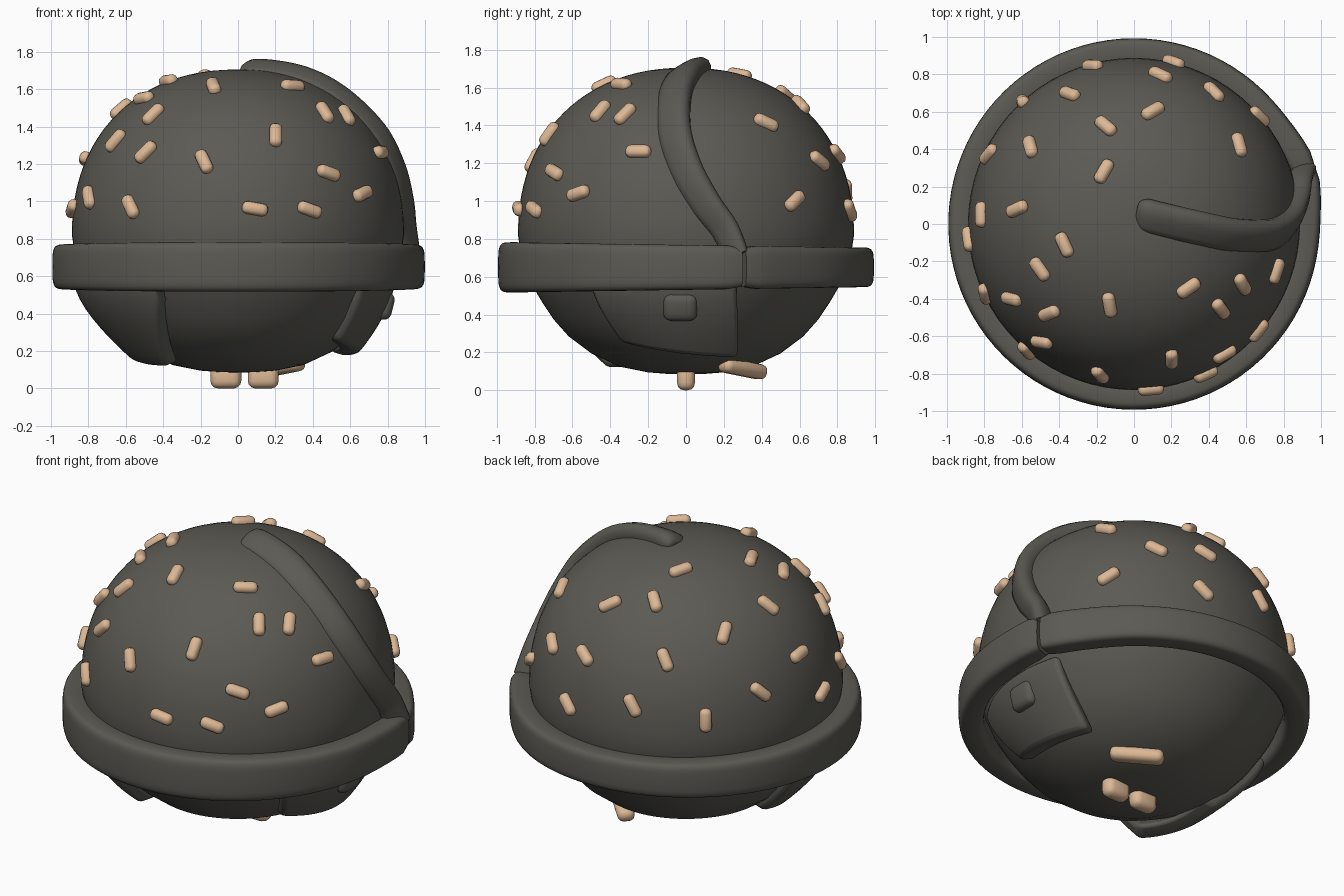
import bpy, bmesh, math
from mathutils import Vector, Matrix

cube = bpy.data.objects.get("Cube")
if cube:
    bpy.data.objects.remove(cube, do_unlink=True)


def material(name, rgb):
    m = bpy.data.materials.new(name)
    m.use_nodes = True
    m.diffuse_color = (*rgb, 1)
    m.node_tree.nodes["Principled BSDF"].inputs["Base Color"].default_value = (*rgb, 1)
    return m


DARK = material("dark olive grey", (0.105, 0.102, 0.087))
TAN = material("pale tan", (0.72, 0.48, 0.30))


def add_object(name, mesh, mat):
    if not mesh.materials:
        mesh.materials.append(mat)
    ob = bpy.data.objects.new(name, mesh)
    bpy.context.collection.objects.link(ob)
    return ob


def smooth(ob, angle=40):
    bpy.ops.object.select_all(action='DESELECT')
    ob.select_set(True)
    bpy.context.view_layer.objects.active = ob
    bpy.ops.object.shade_smooth_by_angle(angle=math.radians(angle))


def finish(name, bm, mat):
    mesh = bpy.data.meshes.new(name)
    bmesh.ops.recalc_face_normals(bm, faces=bm.faces[:])
    bm.to_mesh(mesh)
    bm.free()
    return add_object(name, mesh, mat)


def loft(name, rings, mat, loop=False, ring_closed=True):
    """Skin a row of equal rings; open rows get end caps."""
    bm = bmesh.new()
    rows = [[bm.verts.new(p) for p in ring] for ring in rings]
    count = len(rows[0])
    for i in range(len(rows) - (not loop)):
        a, b = rows[i], rows[(i + 1) % len(rows)]
        for j in range(count - (not ring_closed)):
            k = (j + 1) % count
            bm.faces.new((a[j], a[k], b[k], b[j]))
    if not loop:
        bm.faces.new(rows[0])
        bm.faces.new(rows[-1])
    bmesh.ops.remove_doubles(bm, verts=bm.verts[:], dist=0.0005)
    return finish(name, bm, mat)


def polar(r, az, z):
    return Vector((r * math.cos(az), r * math.sin(az), z))


# Body: rounded dome above, flatter bowl below
R, MID, H, POWER = 0.888, 0.82, 0.885, 2.2
profile = [(0, .085), (.1, .087), (.2, .095), (.35, .125), (.5, .195), (.62, .285),
           (.7, .375), (.76, .465), (.81, .55), (.87, .7)]
for i in range(25):
    t = math.pi / 2 * i / 24
    profile.append((R * max(math.cos(t), 0) ** (2 / POWER),
                    MID + H * math.sin(t) ** (2 / POWER)))
rings = [[polar(r, math.tau * i / 72, z) for r, z in profile] for i in range(72)]
smooth(loft("round_body", rings, DARK, loop=True, ring_closed=False), 60)

# Band: rounded bar swept round the body, open at a seam
rings = []
START, END, STEPS = math.radians(18.3), math.radians(377.2), 90
for i in range(STEPS + 1):
    az = START + (END - START) * i / STEPS
    near = min(az - START, END - az)
    bulge = 0.03 * math.exp(-(near / 0.2) ** 2)
    half = 0.119 - 0.014 * math.sin(az)
    pinch = 0.9 if i in (0, STEPS) else 1
    ring = []
    for k in range(28):
        t = math.tau * k / 28
        c, s = math.cos(t), math.sin(t)
        r = 0.92 + bulge + 0.073 * pinch * math.copysign(abs(c) ** 0.45, c)
        ring.append(polar(r, az, 0.65 + half * pinch * math.copysign(abs(s) ** 0.45, s)))
    rings.append(ring)
smooth(loft("rim_band", rings, DARK), 50)


# Side flaps hanging under the band
def flap(name, top, bottom, top_r, low_z, low_r, rise):
    rings = []
    for i in range(15):
        u = i / 14
        outer, inner = [], []
        for j in range(9):
            v = j / 8
            ends = [math.radians(a + (b - a) * v ** 1.5) for a, b in zip(top, bottom)]
            az = ends[0] + (ends[1] - ends[0]) * u
            z = 0.58 + (low_z + rise * (1 - u) ** 2 - 0.58) * v
            r = top_r - (top_r - low_r) * v ** 1.6
            outer.append(polar(r, az, z))
            inner.append(polar(r - 0.11, az, z + 0.03 * v))
        rings.append(outer + inner[::-1])
    ob = loft(name, rings, DARK)
    bev = ob.modifiers.new("soft_edges", 'BEVEL')
    bev.width, bev.segments = 0.03, 3
    bev.limit_method, bev.angle_limit = 'ANGLE', math.radians(50)
    smooth(ob, 60)


flap("left_flap", (-38, 19), (-33, 26), 0.84, 0.17, 0.64, 0.08)
flap("right_flap", (171, 241), (174, 228), 0.88, 0.115, 0.57, 0.07)


# Rounded blocks
def block_mesh(name, size, bevel, mat):
    bm = bmesh.new()
    bmesh.ops.create_cube(bm, size=1, matrix=Matrix.Diagonal((*size, 1)))
    bmesh.ops.bevel(bm, geom=bm.edges[:], offset=bevel, segments=3,
                    profile=0.5, affect='EDGES')
    return finish(name, bm, mat)


button = block_mesh("left_button", (0.12, 0.18, 0.15), 0.04, DARK)
button.location = (0.77, -0.03, 0.445)
button.rotation_euler.y = math.radians(14)
smooth(button, 60)

# Strip from crown to seam: steep on its rear side, fading into the dome in front
path = [Vector(p) for p in (
    (.02, .09, 1.69), (.13, .06, 1.705), (.35, .01, 1.665), (.55, -.03, 1.56),
    (.74, -.03, 1.375), (.84, .03, 1.18), (.885, .13, 1.0), (.9, .23, .86),
    (.92, .29, .72))]
section = [(-.05, -.06), (-.06, -.02), (-.058, .02), (-.04, .048), (-.01, .058),
           (.03, .046), (.065, .025), (.095, .003), (.12, -.02), (.115, -.06)]


def along(t):
    """Smooth point on the path."""
    i = min(int(t), len(path) - 2)
    f = t - i
    p0, p1, p2 = path[max(i - 1, 0)], path[i], path[i + 1]
    p3 = path[min(i + 2, len(path) - 1)]
    return (p1 * 2 + (p2 - p0) * f + (p0 * 2 - p1 * 5 + p2 * 4 - p3) * f ** 2
            + (p1 * 3 - p0 - p2 * 3 + p3) * f ** 3) / 2


rings = []
for i in range(49):
    t = (len(path) - 1) * (i / 48) ** 1.2
    p = along(t)
    tangent = (along(t + 0.01) - along(t - 0.01)).normalized()
    up = p - Vector((0, 0, MID))
    up = (up - tangent * up.dot(tangent)).normalized()
    side = tangent.cross(up)
    size = min(1, 0.3 + math.sqrt(t) * 0.9)
    narrow = 1 - 0.35 * (i / 48) ** 4
    rings.append([p + (side * s * narrow + up * h) * size for s, h in section])
smooth(loft("crown_strip", rings, DARK), 60)

# Seeds on the dome: two coordinates seen along one axis, and a slant in degrees
seeds_up = [(-.34, .69, -20), (-.59, .65, -50), (-.55, .41, -75), (-.77, .37, 50),
            (-.15, .52, -40), (.1, .6, 30), (-.16, .28, 60), (-.62, .08, 25),
            (-.81, .05, 90), (-.37, -.11, -65), (-.5, -.24, -55), (-.13, -.43, -80),
            (.29, -.34, 35), (.14, .79, -25)]
seeds_front = [(.2, 1.35, 90), (-.18, 1.21, -65), (.09, .96, -10), (.38, .955, -20),
               (.48, 1.15, -20), (.66, 1.04, 25), (-.57, .97, -65), (-.79, 1.02, -80),
               (-.49, 1.26, 45), (-.65, 1.32, 50), (-.45, 1.46, 45)]
seeds_left = [(-.25, 1.26, 0), (.57, 1.0, 45), (-.45, 1.47, 50), (-.32, 1.455, 45),
              (.42, 1.41, -25), (.7, 1.21, -40)]
seeds_right = [(-.08, .96, -25)]
seeds_back = [(.21, .95, 45), (-.22, 1.05, 55)]

seed = block_mesh("seed", (0.14, 0.068, 0.066), 0.029, TAN)
smooth(seed, 60)
seed_mesh = seed.data
bpy.data.objects.remove(seed, do_unlink=True)


def place_seeds(group, a, b, depth, sign, seeds):
    for n, (pa, pb, deg) in enumerate(seeds):
        p, d = Vector(), Vector()
        p[a], p[b] = pa, pb
        if depth == 2:
            rho = min(math.hypot(pa, pb) / R, 1)
            p.z = MID + H * (1 - rho ** POWER) ** (1 / POWER)
        else:
            rho = R * (1 - ((pb - MID) / H) ** POWER) ** (1 / POWER)
            p[depth] = sign * math.sqrt(max(rho * rho - pa * pa, 0))
        flat = p.xy.length ** (POWER - 2) / R ** POWER
        normal = Vector((p.x * flat, p.y * flat, (p.z - MID) ** (POWER - 1) / H ** POWER))
        normal.normalize()
        d[a], d[b] = math.cos(math.radians(deg)), math.sin(math.radians(deg))
        d[depth] = -normal.dot(d) / normal[depth]
        d.normalize()
        ob = add_object(f"{group}_seed_{n + 1}", seed_mesh, TAN)
        turn = Matrix((d, normal.cross(d), normal)).transposed()
        ob.matrix_world = Matrix.Translation(p + normal * 0.006) @ turn.to_4x4()


place_seeds("top", 0, 1, 2, 1, seeds_up)
place_seeds("front", 0, 2, 1, -1, seeds_front)
place_seeds("left", 1, 2, 0, 1, seeds_left)
place_seeds("right", 1, 2, 0, -1, seeds_right)
place_seeds("back", 0, 2, 1, 1, seeds_back)

# Larger seeds underneath
for name, x in (("right_foot", -0.065), ("left_foot", 0.135)):
    foot = block_mesh(name, (0.165, 0.095, 0.13), 0.04, TAN)
    foot.location = (x, 0, 0.065)
    smooth(foot, 60)
under = block_mesh("under_seed", (0.31, 0.1, 0.08), 0.035, TAN)
under.location = (0.23, 0.3, 0.115)
under.rotation_euler = Vector((-1, 1, -0.2)).to_track_quat('X', 'Z').to_euler()
smooth(under, 60)
